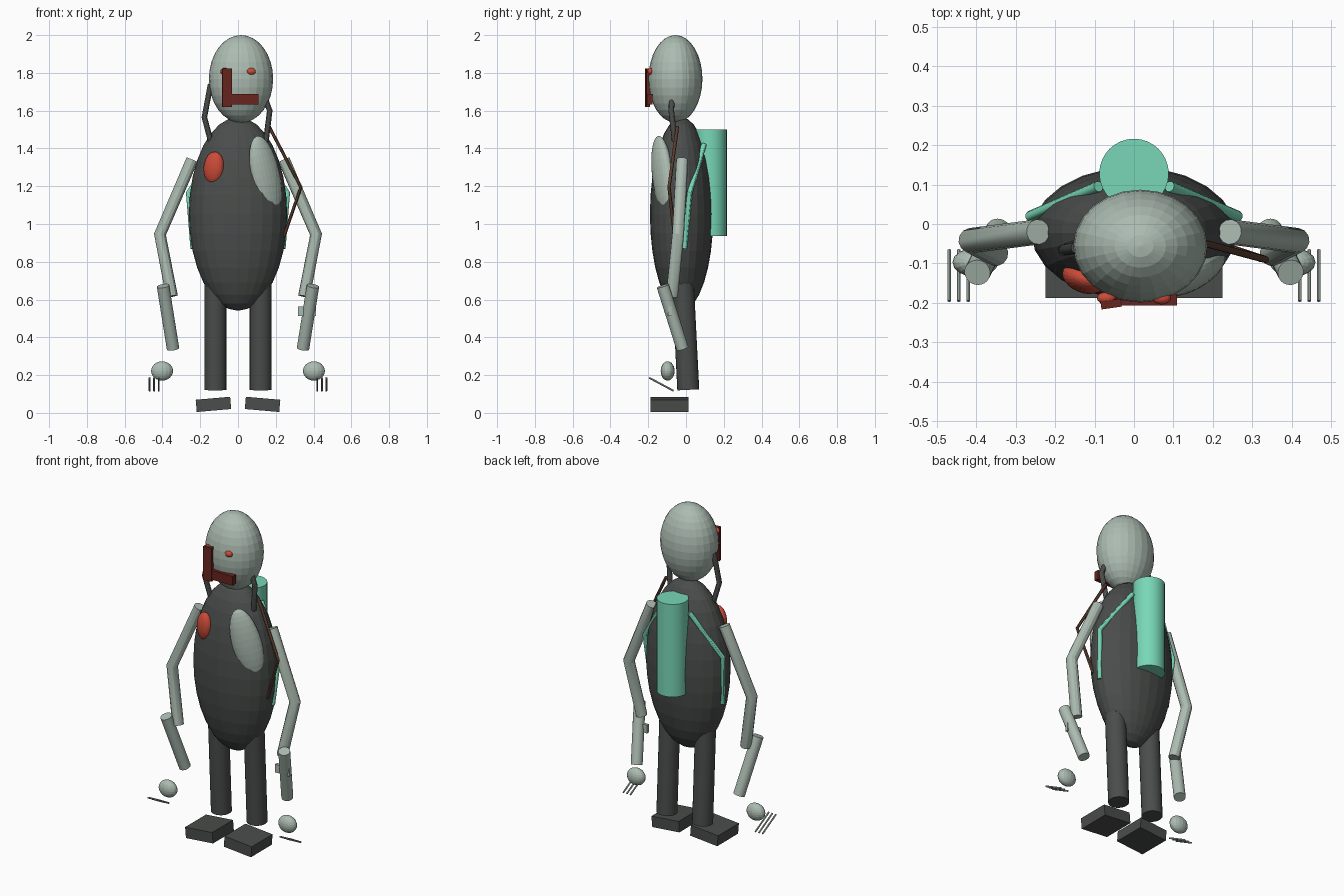
import bpy
from math import radians
from mathutils import Vector

old = bpy.data.objects.get("Cube")
if old:
    bpy.data.objects.remove(old, do_unlink=True)


def material(name, rgb):
    m = bpy.data.materials.new(name)
    m.use_nodes = True
    m.diffuse_color = (*rgb, 1)
    m.node_tree.nodes["Principled BSDF"].inputs["Base Color"].default_value = (*rgb, 1)
    return m


PALE = material("pale grey green", (0.41, 0.50, 0.44))
DARK = material("dark grey", (0.068, 0.074, 0.070))
TEAL = material("teal", (0.19, 0.68, 0.48))
RED = material("bright red", (0.60, 0.07, 0.04))
MAROON = material("dark red", (0.14, 0.018, 0.013))
BROWN = material("brown", (0.10, 0.045, 0.027))


def finish(name, mat):
    ob = bpy.context.object
    ob.name = name
    ob.data.materials.clear()
    ob.data.materials.append(mat)
    return ob


def ellipsoid(name, mat, centre, radii, tilt=(0, 0, 0), segments=24, rings=16):
    bpy.ops.mesh.primitive_uv_sphere_add(segments=segments, ring_count=rings, radius=1,
                                         location=centre,
                                         rotation=[radians(a) for a in tilt])
    bpy.context.object.scale = radii
    return finish(name, mat)


def box(name, mat, centre, size, tilt=(0, 0, 0)):
    bpy.ops.mesh.primitive_cube_add(size=1, location=centre,
                                    rotation=[radians(a) for a in tilt])
    bpy.context.object.scale = size
    return finish(name, mat)


def rod(name, mat, start, end, radius, sides=24):
    a, b = Vector(start), Vector(end)
    bpy.ops.mesh.primitive_cylinder_add(vertices=sides, radius=radius, depth=(b - a).length,
                                        location=(a + b) / 2)
    bpy.context.object.rotation_euler = (b - a).to_track_quat("Z", "Y").to_euler()
    ob = finish(name, mat)
    bpy.ops.object.shade_smooth_by_angle(angle=radians(30))
    return ob


def tube(name, mat, points, radius):
    # Bent tube with capped ends, converted to a mesh
    curve = bpy.data.curves.new(name, "CURVE")
    curve.dimensions = "3D"
    curve.bevel_depth = radius
    curve.bevel_resolution = 4
    curve.use_fill_caps = True
    spline = curve.splines.new("POLY")
    spline.points.add(len(points) - 1)
    for p, co in zip(spline.points, points):
        p.co = (*co, 1)
    ob = bpy.data.objects.new(name, curve)
    bpy.context.collection.objects.link(ob)
    bpy.ops.object.select_all(action="DESELECT")
    ob.select_set(True)
    bpy.context.view_layer.objects.active = ob
    bpy.ops.object.convert(target="MESH")
    ob = finish(name, mat)
    bpy.ops.object.shade_smooth_by_angle(angle=radians(30))
    return ob


# Head and torso
ellipsoid("head", PALE, (0.016, -0.056, 1.768), (0.17, 0.143, 0.232))
ellipsoid("torso", DARK, (0, -0.023, 1.053), (0.26, 0.168, 0.512))

# Face: eyes and the angled mask bars
for side, label in ((1, "left"), (-1, "right")):
    ellipsoid(label + "_eye", RED, (side * 0.07, -0.188, 1.808), (0.024, 0.016, 0.018),
              segments=16, rings=8)
box("mask_upright", MAROON, (-0.058, -0.203, 1.722), (0.052, 0.02, 0.205), (0, 0, 8))
box("mask_crossbar", MAROON, (0.03, -0.192, 1.66), (0.158, 0.03, 0.056))

# Chest patches
ellipsoid("chest_plate", PALE, (0.146, -0.122, 1.255), (0.083, 0.045, 0.217), (0, -14, 30))
ellipsoid("chest_light", RED, (-0.128, -0.138, 1.298), (0.056, 0.036, 0.085), (0, 6, -22))

# Back cylinder
rod("back_tank", TEAL, (0, 0.128, 0.937), (0, 0.128, 1.5), 0.088, 32)

# Limbs and harness on both sides
for side, label in ((1, "left"), (-1, "right")):
    def at(x, y, z):
        return (side * x, y, z)

    rod(label + "_leg", DARK, at(0.12, 0.012, 0.122), at(0.12, -0.018, 0.72), 0.058)
    box(label + "_foot", DARK, at(0.13, -0.088, 0.045), (0.183, 0.2, 0.065),
        (0, side * 5, 0))
    tube(label + "_arm", PALE,
         [at(0.243, -0.02, 1.34), at(0.413, -0.042, 0.945), at(0.35, -0.075, 0.617)], 0.032)
    rod(label + "_forearm", PALE, at(0.397, -0.123, 0.672), at(0.344, -0.018, 0.34), 0.033)
    ellipsoid(label + "_hand", PALE, at(0.402, -0.097, 0.222), (0.058, 0.037, 0.051),
              segments=16, rings=12)
    for i in range(3):
        x = 0.42 + 0.024 * i
        rod(f"{label}_finger_{i + 1}", PALE, at(x, -0.195, 0.186), at(x, -0.066, 0.117),
            0.005, 10)
    tube(label + "_tank_strap", TEAL,
         [at(0.09, 0.095, 1.42), at(0.262, 0.02, 1.165), at(0.238, -0.008, 0.87)], 0.014)

# Neck hoses
tube("right_neck_hose", DARK,
     [(-0.145, -0.06, 1.74), (-0.178, -0.066, 1.565), (-0.145, -0.055, 1.44)], 0.015)
tube("left_neck_hose", DARK,
     [(0.145, -0.075, 1.66), (0.168, -0.078, 1.60), (0.148, -0.06, 1.44)], 0.015)

# Shoulder sling and wrist device
tube("sling", BROWN,
     [(0.165, -0.045, 1.515), (0.333, -0.09, 1.195), (0.242, -0.06, 0.93)], 0.009)
box("wrist_device", PALE, (0.365, -0.087, 0.537), (0.096, 0.018, 0.05))
